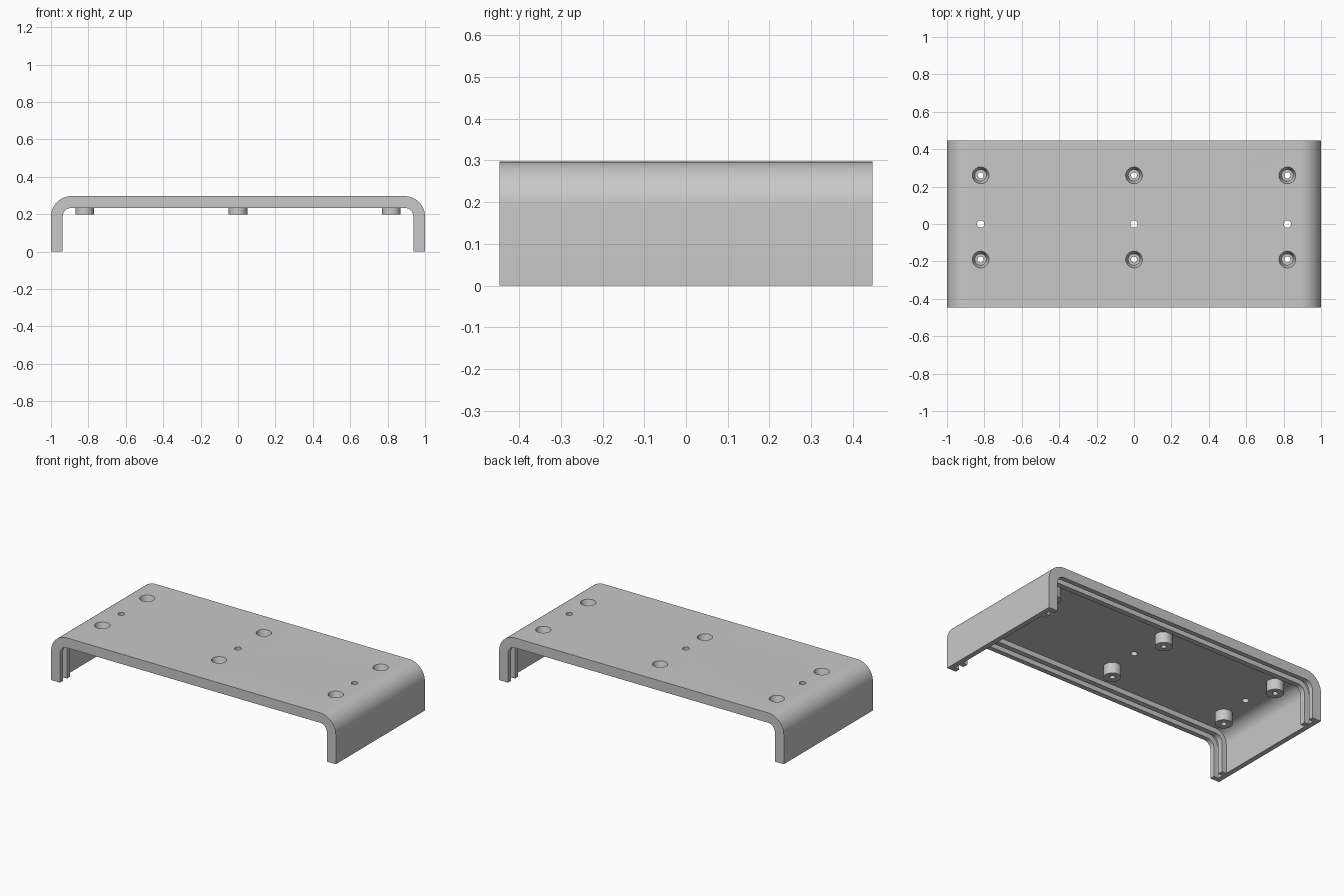
import bpy, bmesh, math
from mathutils import Matrix, Vector

if "Cube" in bpy.data.objects:
    bpy.data.objects.remove(bpy.data.objects["Cube"])

H, D, R, T = 0.297, 0.447, 0.11, 0.063   # height, half depth, corner radius, wall

grey = bpy.data.materials.new("plain grey")
grey.use_nodes = True
colour = (0.58, 0.58, 0.58, 1)
grey.diffuse_color = colour
grey.node_tree.nodes["Principled BSDF"].inputs["Base Color"].default_value = colour


def finish(bm, name):
    bmesh.ops.recalc_face_normals(bm, faces=bm.faces)
    mesh = bpy.data.meshes.new(name)
    bm.to_mesh(mesh)
    bm.free()
    mesh.materials.append(grey)
    ob = bpy.data.objects.new(name, mesh)
    bpy.context.collection.objects.link(ob)
    return ob


def arch(name, inset, y0, y1, bottom):
    """Solid round-shouldered block, inset from the outer skin."""
    r, cx, cz = R - inset, 1 - R, H - R
    right = [(1 - inset, bottom)]
    for i in range(17):
        a = math.pi / 2 * i / 16
        right.append((cx + r * math.cos(a), cz + r * math.sin(a)))
    outline = right + [(-x, z) for x, z in reversed(right)]
    bm = bmesh.new()
    face = bm.faces.new([bm.verts.new((x, y0, z)) for x, z in outline])
    ext = bmesh.ops.extrude_face_region(bm, geom=[face])
    moved = [v for v in ext["geom"] if isinstance(v, bmesh.types.BMVert)]
    bmesh.ops.translate(bm, verts=moved, vec=Vector((0, y1 - y0, 0)))
    return finish(bm, name)


def cylinder(name, x, y, z0, z1, r0, r1):
    bm = bmesh.new()
    bmesh.ops.create_cone(bm, cap_ends=True, segments=32, radius1=r0, radius2=r1,
                          depth=z1 - z0, matrix=Matrix.Translation((x, y, (z0 + z1) / 2)))
    return finish(bm, name)


def combine(body, tool, operation):
    tool.hide_render = True
    mod = body.modifiers.new("combine", "BOOLEAN")
    mod.operation, mod.object, mod.solver = operation, tool, "EXACT"
    bpy.context.view_layer.objects.active = body
    bpy.ops.object.modifier_apply(modifier=mod.name)
    bpy.data.objects.remove(tool)


# Cover shell, hollowed right through
shell = arch("cover_shell", 0, -D, D, 0)
combine(shell, arch("hollow", T, -D - 0.1, D + 0.1, -0.1), "DIFFERENCE")

# Thin middle wall, and a panel slot behind each end lip
lip, slot, rib = 0.031, 0.068, 0.102
for y0, y1 in ((-D + rib, D - rib), (-D + lip, -D + slot), (D - slot, D - lip)):
    combine(shell, arch("recess", T / 2, y0, y1, -0.1), "DIFFERENCE")

# Screw bosses with countersunk holes, and small holes between them
for x in (-0.82, 0, 0.82):
    for y in (-0.19, 0.26):
        combine(shell, cylinder("boss", x, y, 0.197, 0.28, 0.05, 0.05), "UNION")
        combine(shell, cylinder("countersink", x, y, H - 0.045, H + 0.001, 0.031, 0.045), "DIFFERENCE")
        combine(shell, cylinder("screw_hole", x, y, 0.1, 0.4, 0.016, 0.016), "DIFFERENCE")
    combine(shell, cylinder("small_hole", x, 0, 0.1, 0.4, 0.02, 0.02), "DIFFERENCE")

# Smooth the curves, keep the edges sharp
bpy.ops.object.select_all(action="DESELECT")
shell.select_set(True)
bpy.context.view_layer.objects.active = shell
bpy.ops.object.shade_smooth_by_angle(angle=math.radians(30))
